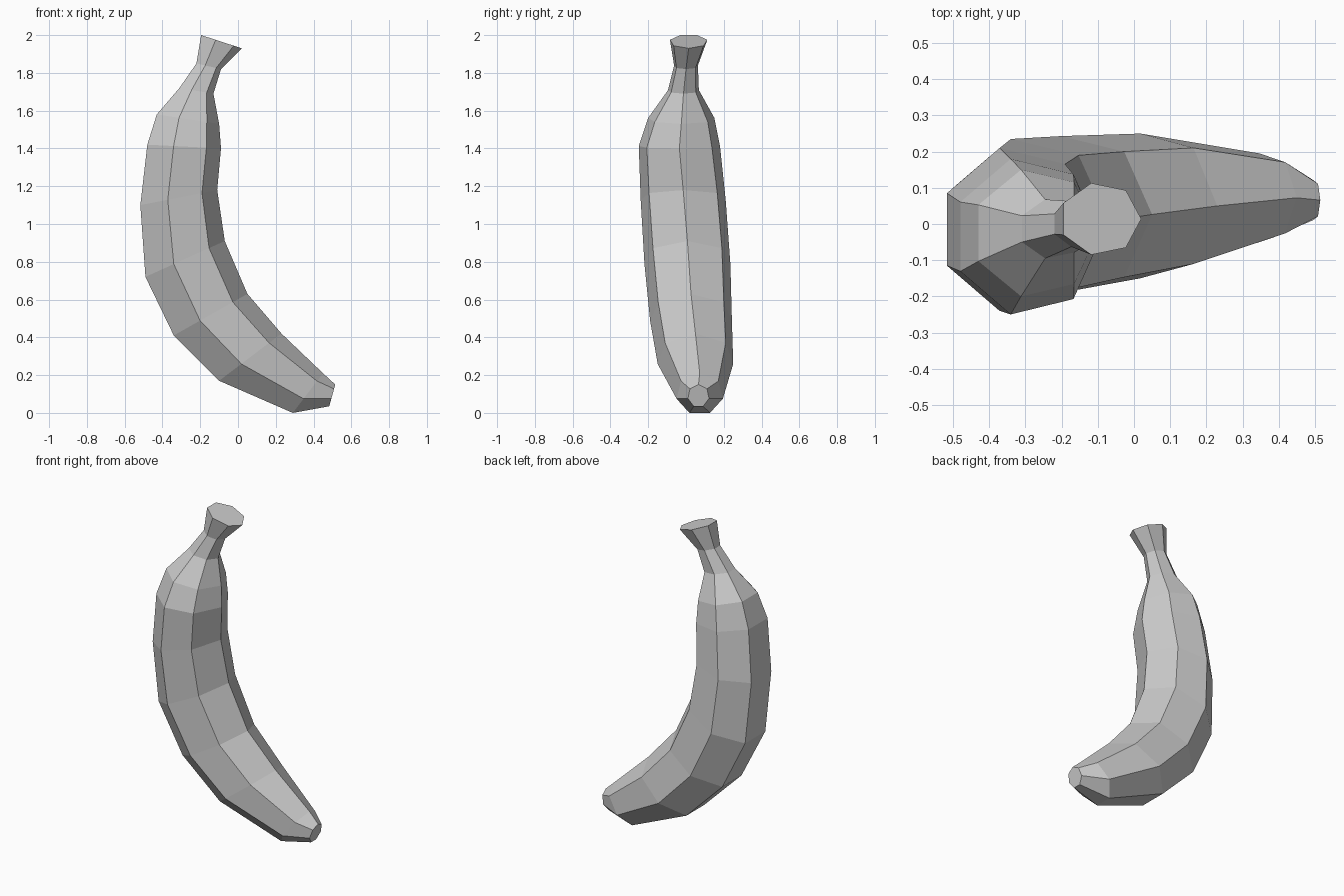
import bpy, bmesh, math
from mathutils import Vector

if "Cube" in bpy.data.objects:
    bpy.data.objects.remove(bpy.data.objects["Cube"])

SIDES = 7
# Cross-sections, stem to tip: inner ridge x, z / outer face x, z / y min, y max
RINGS = [
    (0.02, 1.93, -0.195, 2.00, -0.085, 0.113),
    (-0.09, 1.82, -0.22, 1.85, -0.063, 0.063),
    (-0.13, 1.69, -0.31, 1.72, -0.095, 0.068),
    (-0.10, 1.53, -0.43, 1.58, -0.20, 0.15),
    (-0.09, 1.40, -0.48, 1.42, -0.25, 0.18),
    (-0.11, 1.18, -0.517, 1.10, -0.24, 0.21),
    (-0.07, 0.91, -0.49, 0.72, -0.22, 0.235),
    (0.05, 0.63, -0.34, 0.41, -0.19, 0.243),
    (0.23, 0.42, -0.10, 0.17, -0.15, 0.25),
    (0.45, 0.21, 0.29, 0.00, -0.05, 0.195),
    (0.515, 0.15, 0.483, 0.035, 0.01, 0.122),
]

bm = bmesh.new()


def add_ring(ax, az, ox, oz, y0, y1):
    """Seven-sided section with one corner on the inner ridge."""
    flat = math.cos(math.pi / SIDES)
    inner, outer = Vector((ax, 0, az)), Vector((ox, 0, oz))
    span = (inner - outer) / (1 + flat)
    centre = outer + span * flat + Vector((0, (y0 + y1) / 2, 0))
    half = Vector((0, (y1 - y0) / 2 / 0.975, 0))
    angles = [2 * math.pi * i / SIDES for i in range(SIDES)]
    return [bm.verts.new(centre + span * math.cos(a) + half * math.sin(a)) for a in angles]


# Loft the skin through the sections
rings = [add_ring(*r) for r in RINGS]
for a, b in zip(rings, rings[1:]):
    for i in range(SIDES):
        j = (i + 1) % SIDES
        bm.faces.new((a[i], a[j], b[j], b[i]))

# Flat caps at stem and tip
bm.faces.new(rings[0])
bm.faces.new(rings[-1])
bmesh.ops.recalc_face_normals(bm, faces=bm.faces)

mesh = bpy.data.meshes.new("banana")
bm.to_mesh(mesh)
bm.free()
bpy.context.collection.objects.link(bpy.data.objects.new("banana", mesh))
